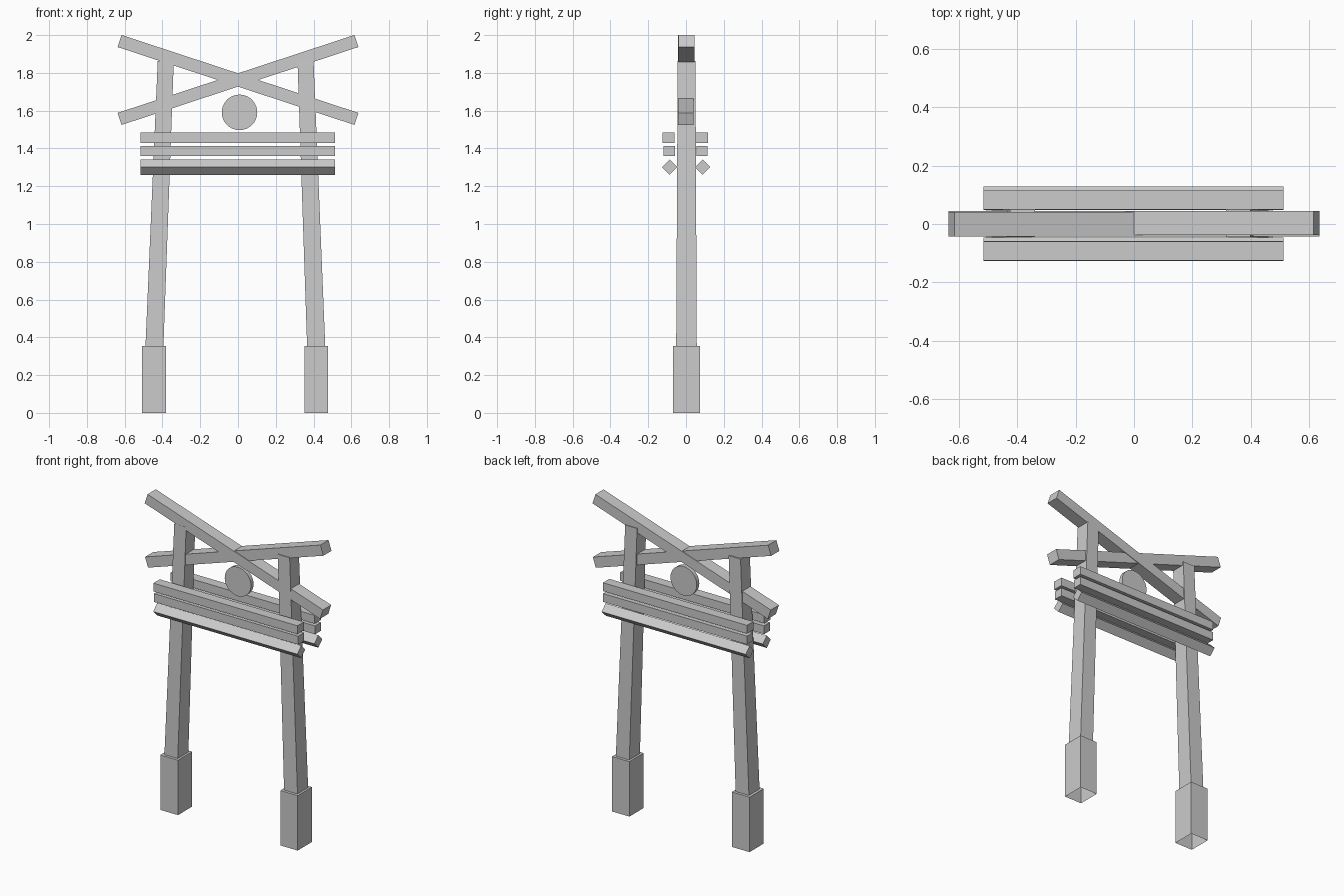
import bpy, bmesh
from math import radians
from mathutils import Matrix, Vector

if "Cube" in bpy.data.objects:
    bpy.data.objects.remove(bpy.data.objects["Cube"])


def finish(name, bm):
    bmesh.ops.recalc_face_normals(bm, faces=bm.faces)
    mesh = bpy.data.meshes.new(name)
    bm.to_mesh(mesh)
    bm.free()
    obj = bpy.data.objects.new(name, mesh)
    bpy.context.collection.objects.link(obj)
    return obj


def box(name, center, size, rot=0, axis='Y'):
    bm = bmesh.new()
    m = (Matrix.Translation(center) @ Matrix.Rotation(radians(rot), 4, axis)
         @ Matrix.Diagonal((*size, 1)))
    bmesh.ops.create_cube(bm, size=1, matrix=m)
    return finish(name, bm)


def tapered(name, low, high, open_bottom=False):
    """Four-sided column; low and high are (x0, x1, y0, y1, z)."""
    bm = bmesh.new()
    rings = []
    for x0, x1, y0, y1, z in (low, high):
        rings.append([bm.verts.new(p) for p in
                      ((x0, y0, z), (x1, y0, z), (x1, y1, z), (x0, y1, z))])
    a, b = rings
    for i in range(4):
        j = (i + 1) % 4
        bm.faces.new((a[i], a[j], b[j], b[i]))
    bm.faces.new(b)
    if not open_bottom:
        bm.faces.new(a[::-1])
    return finish(name, bm)


# Footings (open underneath) and leaning posts
for side, foot, low, high in (
        ("left", (-0.507, -0.38), (-0.49, -0.395), (-0.425, -0.34)),
        ("right", (0.352, 0.476), (0.366, 0.462), (0.315, 0.40))):
    tapered(side + "_footing", (*foot, -0.07, 0.075, 0),
            (*foot, -0.07, 0.075, 0.355), open_bottom=True)
    tapered(side + "_post", (*low, -0.052, 0.057, 0.35),
            (*high, -0.044, 0.05, 1.862))

# Crossed roof beams
box("roof_beam_falling", (0, -0.001, 1.7625), (1.32, 0.084, 0.067), 18.2)
box("roof_beam_rising", (0, 0.003, 1.7625), (1.32, 0.083, 0.067), -18.2)

# Rails on both faces: two flat, the lowest turned on edge
for side, y_top, y_mid, y_low in (("front", -0.093, -0.089, -0.087),
                                  ("back", 0.083, 0.085, 0.088)):
    box(side + "_top_rail", (-0.002, y_top, 1.457), (1.03, 0.065, 0.054))
    box(side + "_middle_rail", (-0.002, y_mid, 1.387), (1.03, 0.06, 0.054))
    box(side + "_lower_rail", (-0.002, y_low, 1.301), (1.03, 0.057, 0.057), 45, 'X')

# Round plaque under the crossing
bm = bmesh.new()
bmesh.ops.create_cone(
    bm, cap_ends=True, segments=32, radius1=0.094, radius2=0.094, depth=0.026,
    matrix=Matrix.Translation(Vector((0.008, 0, 1.591))) @ Matrix.Rotation(radians(90), 4, 'X'))
disc = finish("round_plaque", bm)
bpy.context.view_layer.objects.active = disc
disc.select_set(True)
bpy.ops.object.shade_smooth_by_angle()
